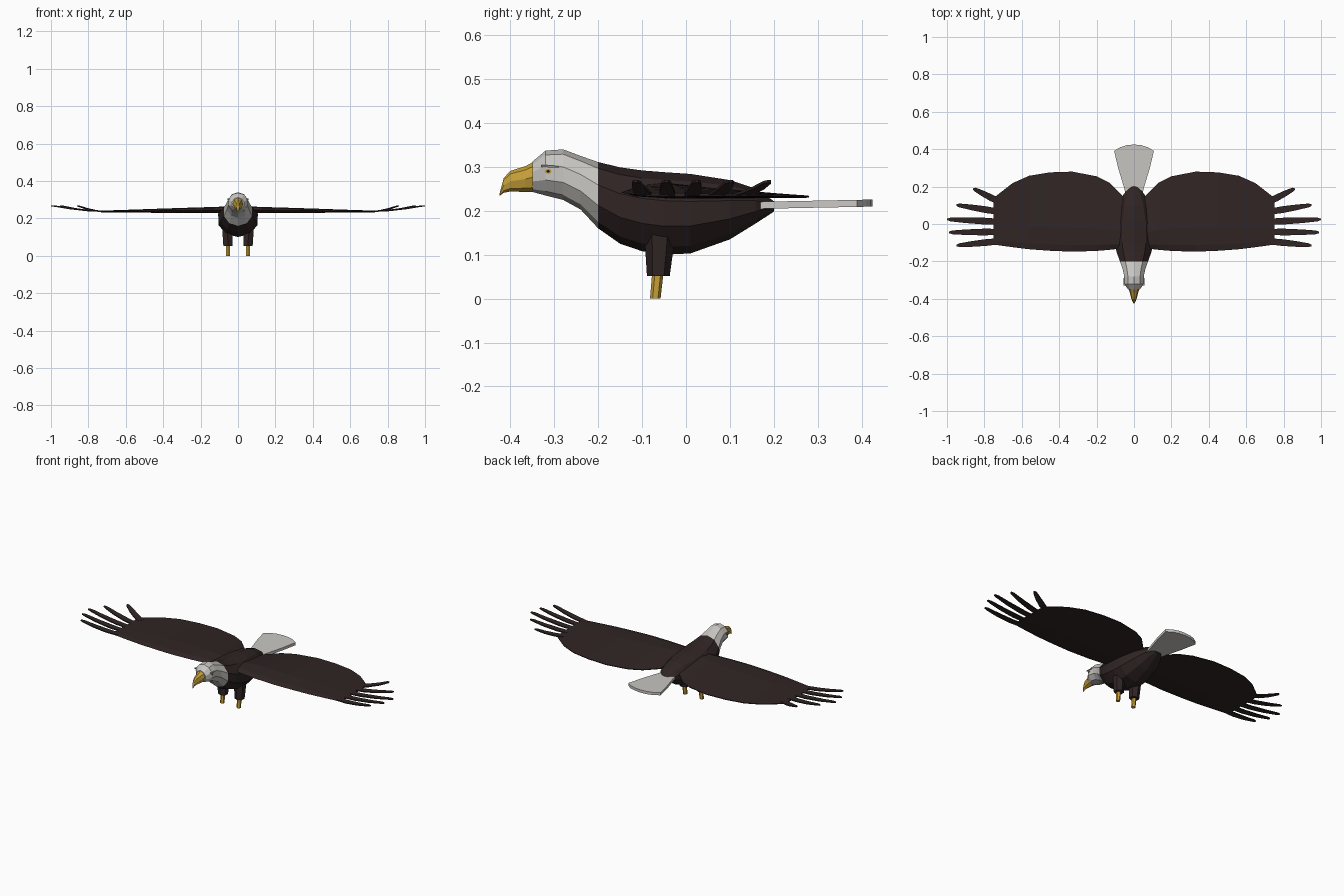
import bpy, bmesh, math
from mathutils import Vector

if "Cube" in bpy.data.objects:
    bpy.data.objects.remove(bpy.data.objects["Cube"])


def material(name, rgb):
    m = bpy.data.materials.new(name)
    m.diffuse_color = (*rgb, 1)
    m.use_nodes = True
    m.node_tree.nodes["Principled BSDF"].inputs["Base Color"].default_value = m.diffuse_color
    return m


BROWN = material("dark brown", (0.030, 0.018, 0.018))
WHITE = material("feather white", (0.58, 0.57, 0.54))
GOLD = material("golden yellow", (0.56, 0.35, 0.04))
BLACK = material("black", (0.006, 0.006, 0.006))
GREY = material("brow grey", (0.30, 0.30, 0.30))


def loft(name, rings, mats, mirror=False, rule=None):
    """Skin a series of equal-length closed rings and cap both ends."""
    bm = bmesh.new()
    vr = [[bm.verts.new(p) for p in ring] for ring in rings]
    n = len(vr[0])
    for a, b in zip(vr, vr[1:]):
        for i in range(n):
            j = (i + 1) % n
            bm.faces.new((a[i], a[j], b[j], b[i]))
    bm.faces.new(vr[0])
    bm.faces.new(vr[-1])
    bmesh.ops.recalc_face_normals(bm, faces=bm.faces)
    if rule:
        for f in bm.faces:
            f.material_index = rule(f.calc_center_median())
    me = bpy.data.meshes.new(name)
    bm.to_mesh(me)
    bm.free()
    for m in mats:
        me.materials.append(m)
    ob = bpy.data.objects.new(name, me)
    bpy.context.collection.objects.link(ob)
    if mirror:
        ob.modifiers.new("Mirror", 'MIRROR').use_axis[0] = True
    return ob


def section(y, top, bottom, half_width, n=10):
    """Upright oval ring with a vertex at the top."""
    c, r = (top + bottom) / 2, (top - bottom) / 2
    return [(half_width * math.sin(2 * math.pi * i / n), y,
             c + r * math.cos(2 * math.pi * i / n)) for i in range(n)]


def flat_ring(cx, cy, rx, ry, z, n=6):
    return [(cx + rx * math.cos(2 * math.pi * (i + .5) / n),
             cy + ry * math.sin(2 * math.pi * (i + .5) / n), z) for i in range(n)]


# Head, neck and body: y, top, bottom, half width
body = [(-.35, .312, .243, .033), (-.32, .337, .235, .055), (-.28, .340, .225, .055),
        (-.24, .325, .203, .064), (-.20, .311, .160, .079), (-.15, .299, .125, .098),
        (-.10, .292, .108, .108), (-.05, .288, .100, .110), (.01, .284, .103, .107),
        (.10, .270, .135, .085), (.16, .250, .172, .058), (.20, .222, .198, .024)]
loft("body_and_head", [section(*s) for s in body], [BROWN, WHITE],
     rule=lambda c: 1 if c.y < -.2 else 0)

# Hooked beak
beak = [(-.345, .313, .243, .029), (-.365, .302, .243, .023), (-.40, .291, .244, .014),
        (-.415, .275, .241, .008), (-.425, .238, .234, .002)]
loft("beak", [section(*s, n=8) for s in beak], [GOLD])

# Eyes and brows
def eye_disc(name, r, x, mat, y=-.314):
    ring = [(y + r * math.cos(k * math.pi / 4), .290 + r * .75 * math.sin(k * math.pi / 4))
            for k in range(8)]
    loft(name, [[(px, a, b) for a, b in ring] for px in (.050, x)], [mat], True)

eye_disc("eye", .008, .0535, GOLD)
eye_disc("pupil", .004, .0545, BLACK)
loft("brow", [[(x, -.330, .300), (x, -.290, .298), (x, -.290, .302), (x, -.330, .305)]
              for x in (.046, .056)], [GREY], True)

# Wings: x, leading y, trailing y, top z, underside z
wing = [(.06, -.13, .15, .264, .228), (.13, -.138, .22, .261, .228),
        (.20, -.144, .255, .259, .228), (.33, -.148, .28, .255, .229),
        (.45, -.143, .276, .251, .230), (.56, -.135, .258, .247, .231),
        (.65, -.124, .218, .244, .232), (.75, -.110, .140, .241, .233)]


def wing_ring(x, front, back, top, low):
    d = back - front
    mid = (top + low) / 2
    return [(x, front, mid), (x, front + .08 * d, mid + .35 * (top - low)),
            (x, front + .30 * d, top), (x, back, low + .005), (x, back, low + .001),
            (x, front + .30 * d, low), (x, front + .08 * d, mid - .35 * (top - low))]


loft("wing", [wing_ring(*s) for s in wing], [BROWN], True)

# Spread wingtip feathers: base y, tip x, tip y
for i, (by, tx, ty) in enumerate([(.118, .86, .190), (.065, .95, .102), (.012, 1.0, .025),
                                  (-.042, .99, -.045), (-.092, .95, -.115)]):
    base, tip = Vector((.72, by, 0)), Vector((tx, ty, 0))
    side = Vector((0, 0, 1)).cross((tip - base).normalized())
    rings = []
    for t, w, z in [(0, .016, .237), (.3, .018, .241), (.65, .015, .252),
                    (.93, .010, .265), (1, .004, .267)]:
        p = base.lerp(tip, t)
        a, b = p + side * w, p - side * w
        rings.append([(a.x, a.y, z - .003), (b.x, b.y, z - .003),
                      (b.x, b.y, z + .003), (a.x, a.y, z + .003)])
    loft(f"tip_feather_{i + 1}", rings, [BROWN], True)

# Fan tail with a rounded end
outline = [(.040, .14), (.055, .20), (.085, .30), (.106, .39), (.075, .41), (.04, .421), (0, .425)]
outline += [(-x, y) for x, y in reversed(outline[:-1])]
loft("tail", [[(x, y, z + .02 * (y - .14)) for x, y in outline] for z in (.204, .220)], [WHITE])

# Feathered thighs and bare shanks
loft("thigh", [flat_ring(.056, -.060, .033, .034, .150),
               flat_ring(.056, -.060, .032, .034, .133),
               flat_ring(.054, -.063, .028, .026, .052)], [BROWN], True)
loft("shank", [flat_ring(.054, -.064, .012, .013, .06),
               flat_ring(.054, -.070, .012, .012, 0)], [GOLD], True)
